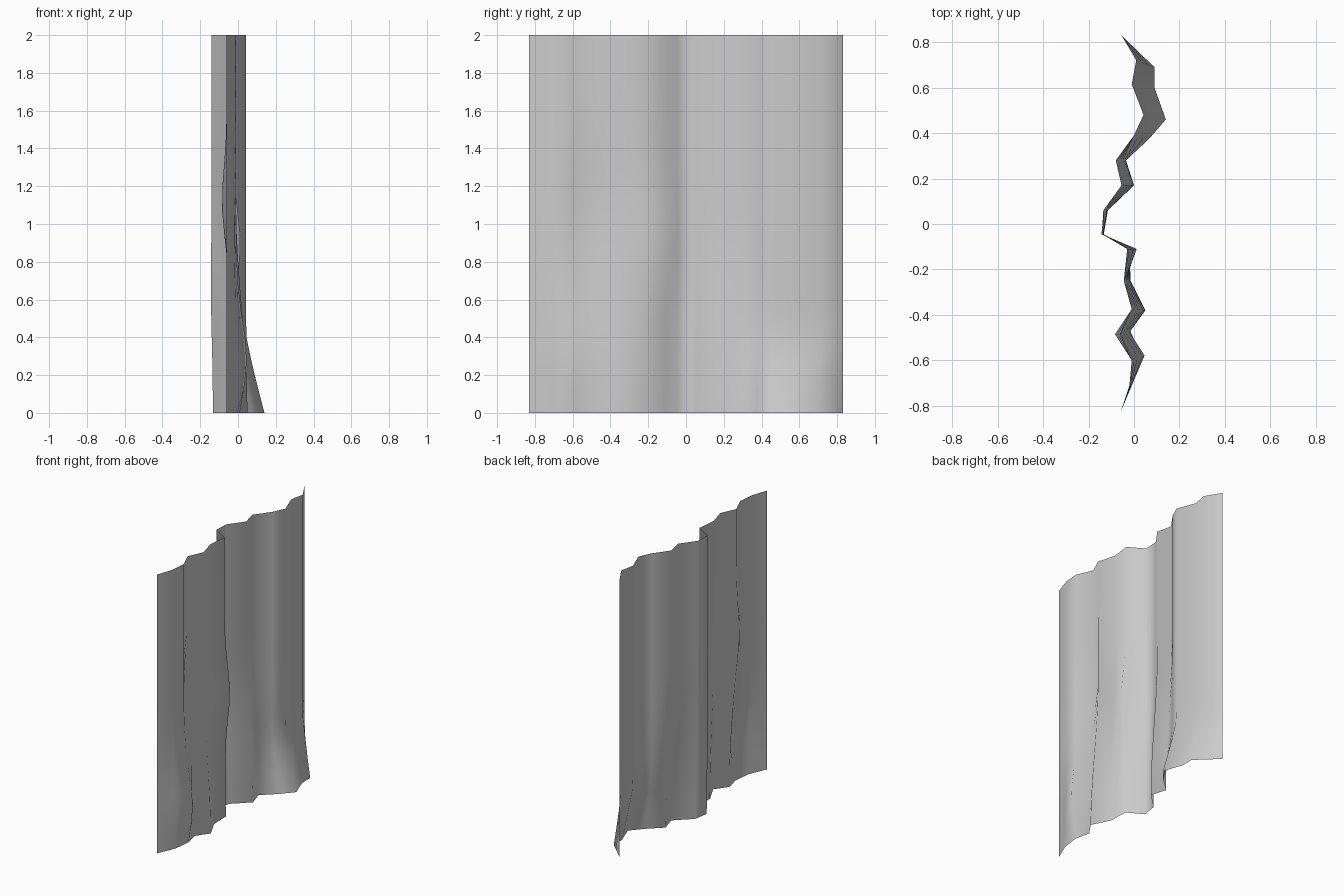
import bpy, bmesh, math

if "Cube" in bpy.data.objects:
    bpy.data.objects.remove(bpy.data.objects["Cube"])

# Hem profiles of the hanging cloth (x, y), from front edge to back edge
TOP = [(-.06, -.83), (-.02, -.71), (-.01, -.60), (-.06, -.485), (-.01, -.375),
       (-.045, -.25), (-.03, -.11), (-.14, -.045), (-.135, .06), (-.055, .17),
       (-.08, .28), (0, .39), (.042, .48), (-.01, .615), (.01, .72), (-.055, .83)]
BOTTOM = [(-.06, -.83), (-.005, -.70), (.01, -.575), (-.015, -.47), (.05, -.38),
          (-.015, -.25), (-.02, -.11), (-.133, -.045), (-.115, .06), (0, .17),
          (-.035, .28), (.067, .375), (.14, .46), (.09, .60), (.09, .69), (-.055, .83)]
# Local sways of single folds: column -> (x offset, height, spread)
SWAY = {2: (.04, .30, .25), 3: (-.025, 1.12, .25), 6: (.042, .90, .27),
        7: (-.006, .60, .3)}
ROWS = 15


def ease(t):
    t = min(1, max(0, t))
    return t * t * (3 - 2 * t)


def cloth_point(col, z):
    (xt, yt), (xb, yb) = TOP[col], BOTTOM[col]
    # the back folds flare out only near the floor, the others drift slowly
    w = max(0, 1 - z / .42) ** 1.15 if col > 10 else ease(1 - z / 1.1)
    x = xt + (xb - xt) * w
    y = yt + (yb - yt) * w
    if col in SWAY:
        amount, height, spread = SWAY[col]
        x += amount * math.exp(-((z - height) / spread) ** 2) * min(1, z / .15)
    return x, y, z


# Curtain: one single-layer grid of cloth
bm = bmesh.new()
grid = [[bm.verts.new(cloth_point(c, 2 * r / ROWS)) for c in range(len(TOP))]
        for r in range(ROWS + 1)]
for low, high in zip(grid, grid[1:]):
    for c in range(len(TOP) - 1):
        bm.faces.new((low[c], low[c + 1], high[c + 1], high[c])).smooth = True
mesh = bpy.data.meshes.new("curtain")
bm.to_mesh(mesh)
bm.free()
curtain = bpy.data.objects.new("curtain", mesh)
bpy.context.collection.objects.link(curtain)
